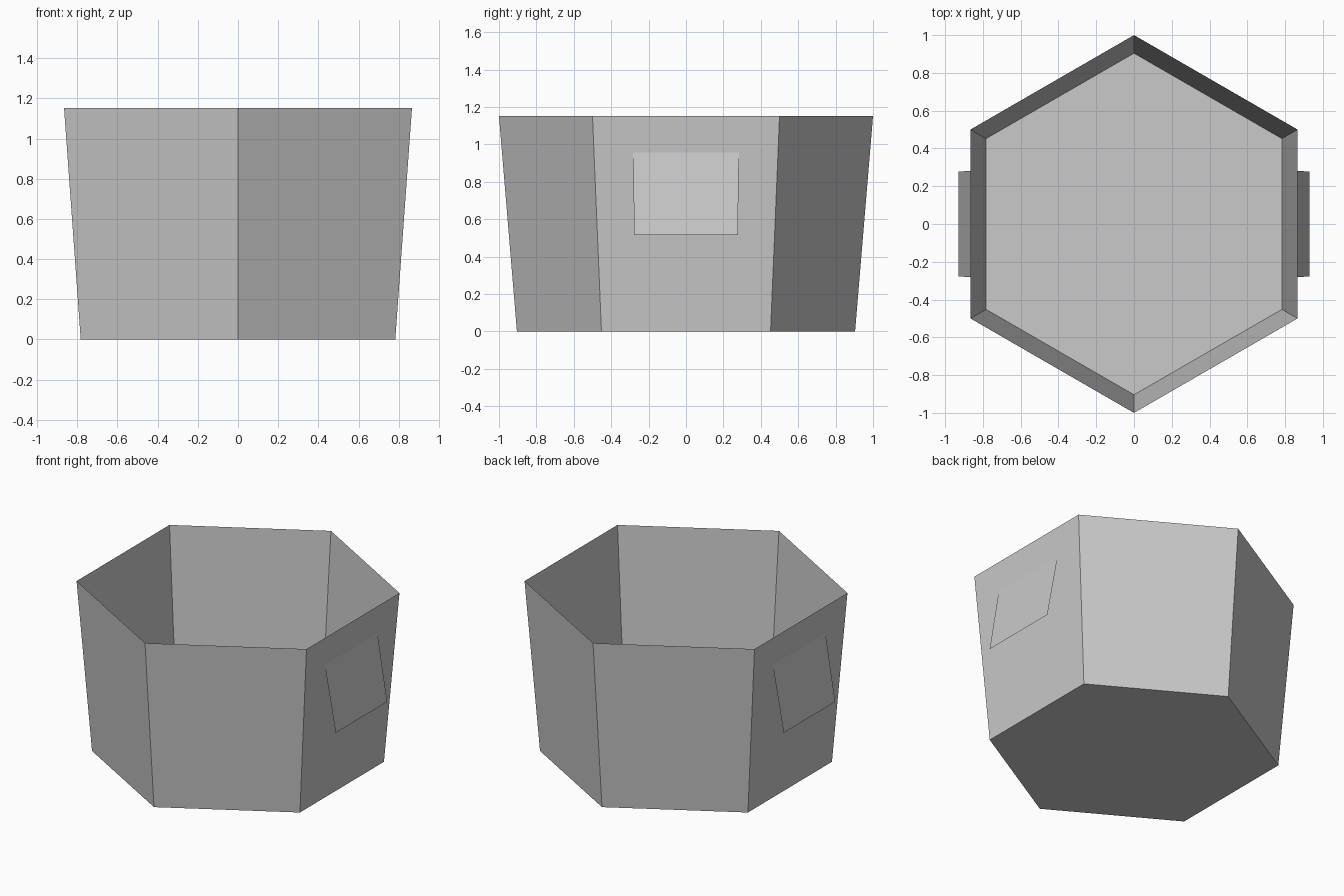
import bpy
import bmesh
from math import sin, cos, pi

cube = bpy.data.objects.get("Cube")
if cube:
    bpy.data.objects.remove(cube, do_unlink=True)

SIDES = 6
HEIGHT = 1.153
TOP_RADIUS, BASE_RADIUS = 1.0, 0.904

grey = bpy.data.materials.new("light_grey")
grey.use_nodes = True
colour = (0.585, 0.585, 0.585, 1)
grey.diffuse_color = colour
grey.node_tree.nodes["Principled BSDF"].inputs["Base Color"].default_value = colour


def add_object(name, bm):
    mesh = bpy.data.meshes.new(name)
    bm.to_mesh(mesh)
    bm.free()
    mesh.materials.append(grey)
    obj = bpy.data.objects.new(name, mesh)
    bpy.context.collection.objects.link(obj)
    return obj


def ring(bm, radius, z):
    # First corner points to the back
    angles = [pi / 2 + 2 * pi * i / SIDES for i in range(SIDES)]
    return [bm.verts.new((radius * cos(a), radius * sin(a), z)) for a in angles]


# Open tapered tub: thin walls and a floor
bm = bmesh.new()
base = ring(bm, BASE_RADIUS, 0)
rim = ring(bm, TOP_RADIUS, HEIGHT)
bm.faces.new(base[::-1])
for i in range(SIDES):
    j = (i + 1) % SIDES
    bm.faces.new((base[i], base[j], rim[j], rim[i]))
add_object("tub", bm)

# Thin handle flaps, hinged on the side walls and flaring out at the bottom
hinge_z, lip_z, lip_x = 0.957, 0.515, 0.93
hinge_x = cos(pi / 6) * (BASE_RADIUS + (TOP_RADIUS - BASE_RADIUS) * hinge_z / HEIGHT)
for name, side in (("left_handle", 1), ("right_handle", -1)):
    bm = bmesh.new()
    corners = [(lip_x, -0.277, lip_z), (lip_x, 0.277, lip_z),
               (hinge_x, 0.283, hinge_z), (hinge_x, -0.283, hinge_z)]
    bm.faces.new([bm.verts.new((side * x, side * y, z)) for x, y, z in corners])
    add_object(name, bm)
